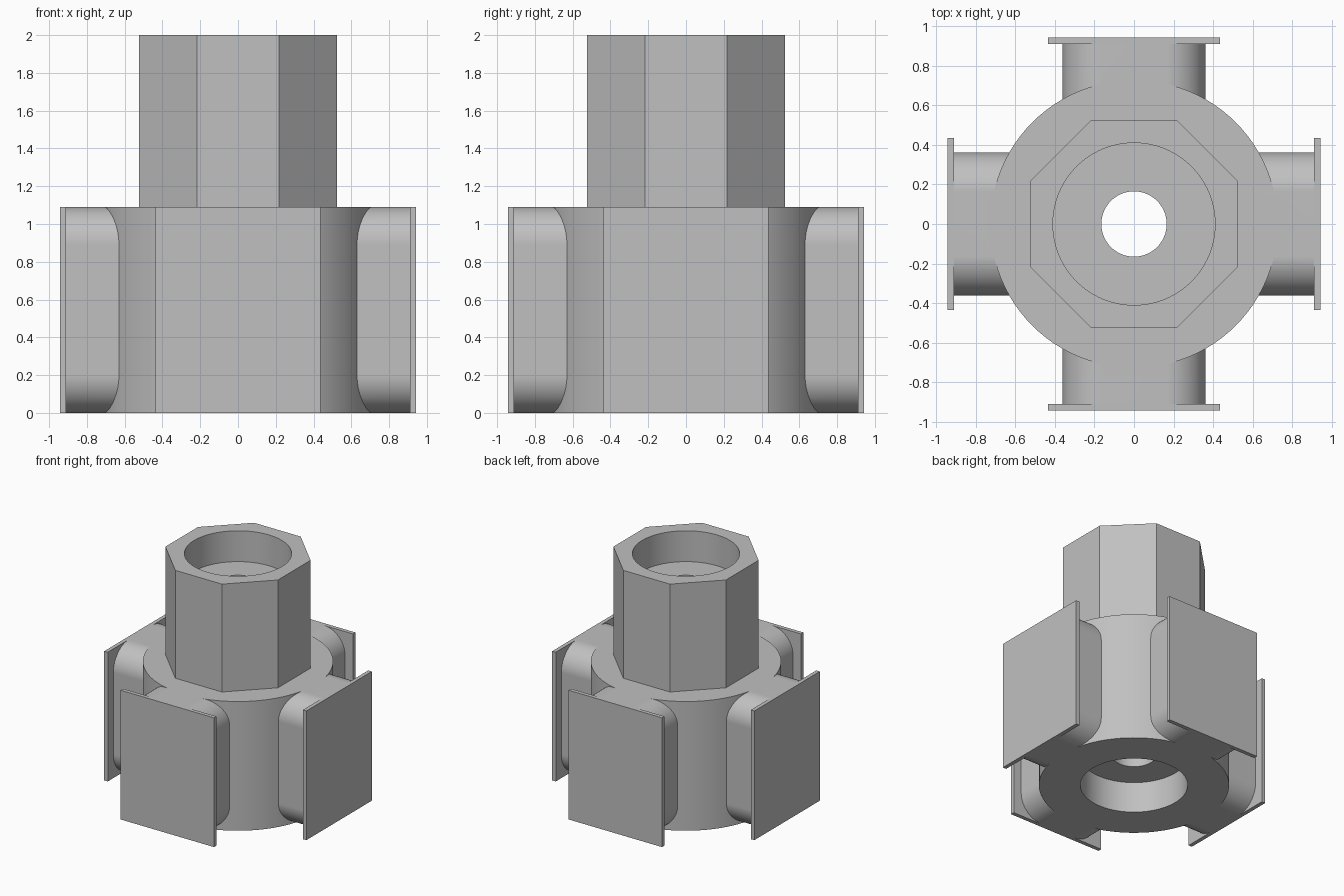
import bpy
import bmesh
from math import radians, pi, cos, sin
from mathutils import Matrix

old = bpy.data.objects.get("Cube")
if old:
    bpy.data.objects.remove(old, do_unlink=True)

DECK = 1.09      # height of the round housing
TOP = 2.0
REACH = 0.91     # outer end of the arms
PLATE = 0.033    # flange thickness

grey = bpy.data.materials.new("plain grey")
grey.use_nodes = True
colour = (0.53, 0.53, 0.53, 1)
grey.diffuse_color = colour
grey.node_tree.nodes["Principled BSDF"].inputs["Base Color"].default_value = colour


def finish(name, bm):
    bmesh.ops.recalc_face_normals(bm, faces=bm.faces[:])
    mesh = bpy.data.meshes.new(name)
    bm.to_mesh(mesh)
    bm.free()
    obj = bpy.data.objects.new(name, mesh)
    bpy.context.collection.objects.link(obj)
    mesh.materials.append(grey)
    return obj


def prism(name, radius, z0, z1, sides=96, turn=0.0):
    bm = bmesh.new()
    place = Matrix.Translation((0, 0, (z0 + z1) / 2)) @ Matrix.Rotation(turn, 4, "Z")
    bmesh.ops.create_cone(bm, cap_ends=True, segments=sides, radius1=radius,
                          radius2=radius, depth=z1 - z0, matrix=place)
    return finish(name, bm)


def rounded_bar(name, half, corner, turn):
    """Bar along x with a rounded rectangular section."""
    bm = bmesh.new()
    steps = 14
    centres = [(half - corner, DECK - corner), (corner - half, DECK - corner),
               (corner - half, corner), (half - corner, corner)]
    ring = []
    for quarter, (y, z) in enumerate(centres):
        for i in range(steps + 1):
            a = (quarter + i / steps) * pi / 2
            ring.append(bm.verts.new((-REACH, y + corner * cos(a), z + corner * sin(a))))
    face = bm.faces.new(ring)
    out = bmesh.ops.extrude_face_region(bm, geom=[face])
    moved = [v for v in out["geom"] if isinstance(v, bmesh.types.BMVert)]
    bmesh.ops.translate(bm, verts=moved, vec=(2 * REACH, 0, 0))
    bmesh.ops.rotate(bm, verts=bm.verts[:], matrix=Matrix.Rotation(turn, 3, "Z"))
    return finish(name, bm)


def combine(obj, tool, operation):
    bpy.context.view_layer.objects.active = obj
    mod = obj.modifiers.new("cut", "BOOLEAN")
    mod.operation = operation
    mod.solver = "EXACT"
    mod.object = tool
    bpy.ops.object.modifier_apply(modifier=mod.name)
    bpy.data.objects.remove(tool, do_unlink=True)


def smooth(obj):
    bpy.ops.object.select_all(action="DESELECT")
    obj.select_set(True)
    bpy.context.view_layer.objects.active = obj
    bpy.ops.object.shade_smooth_by_angle(angle=radians(30))
    mod = obj.modifiers.new("even shading", "WEIGHTED_NORMAL")
    mod.keep_sharp = True


# Round housing with four arms, counterbored from below
housing = prism("housing", 0.727, 0, DECK)
for turn in (0, pi / 2):
    combine(housing, rounded_bar("arm_bar", 0.362, 0.2, turn), "UNION")
combine(housing, prism("lower_bore", 0.41, -0.1, 0.26), "DIFFERENCE")
combine(housing, prism("through_hole", 0.165, -0.1, TOP), "DIFFERENCE")
smooth(housing)

# Octagonal collar, counterbored from above
collar = prism("octagonal_collar", 0.525 / cos(pi / 8), DECK, TOP, 8, pi / 8)
combine(collar, prism("upper_bore", 0.41, TOP - 0.26, TOP + 0.1), "DIFFERENCE")
combine(collar, prism("through_hole", 0.165, 0, TOP + 0.1), "DIFFERENCE")
smooth(collar)

# Thin square-cornered flange on the end of each arm
for i, side in enumerate(("left", "back", "right", "front")):
    bm = bmesh.new()
    place = (Matrix.Rotation(i * pi / 2, 4, "Z")
             @ Matrix.Translation((REACH + PLATE / 2, 0, DECK / 2))
             @ Matrix.Diagonal((PLATE, 0.872, DECK, 1)))
    bmesh.ops.create_cube(bm, size=1, matrix=place)
    finish(side + "_flange", bm)
